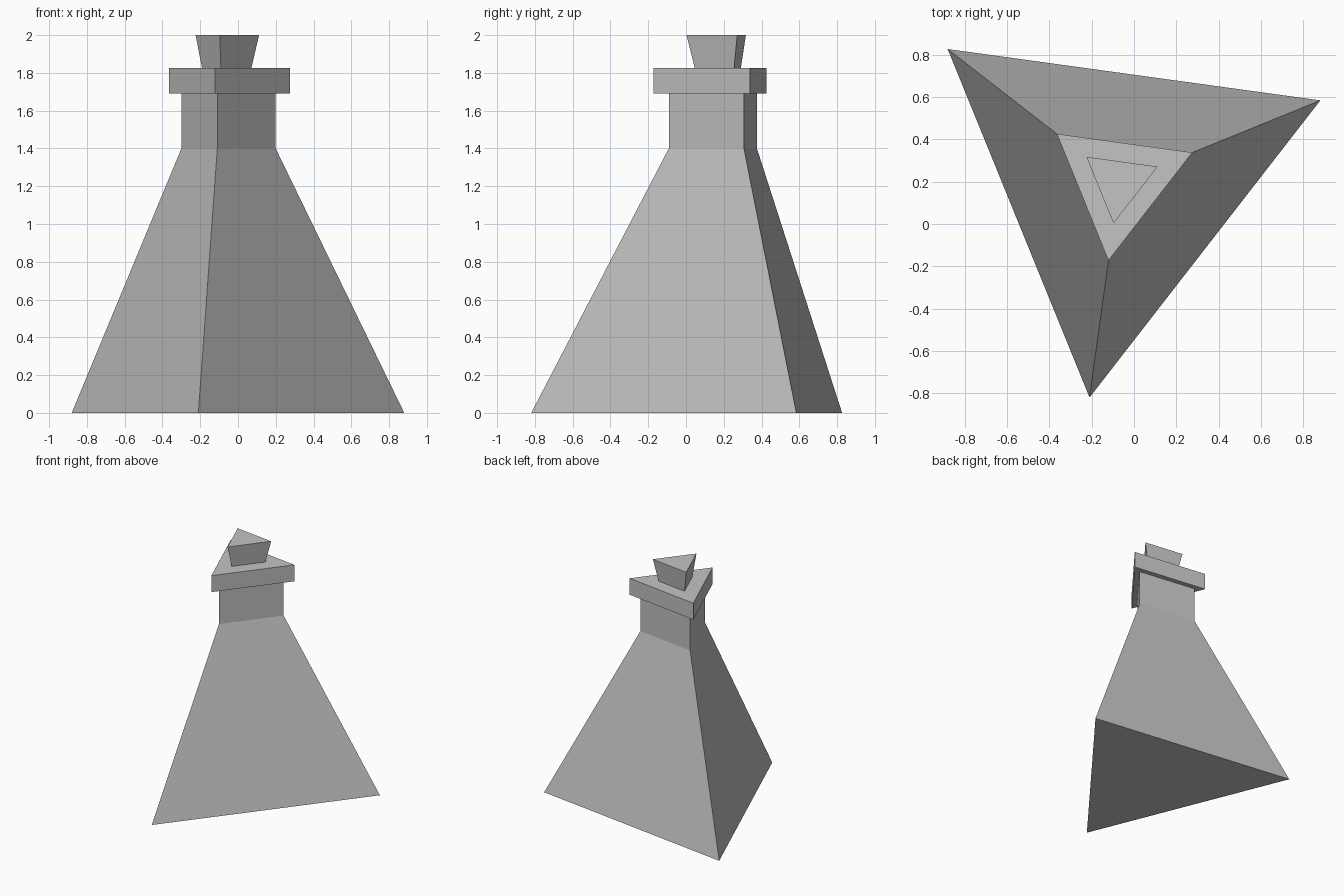
import bpy
import bmesh
from math import cos, sin, radians

cube = bpy.data.objects.get("Cube")
if cube:
    bpy.data.objects.remove(cube, do_unlink=True)

CENTRE = (-0.07, 0.197)   # shared vertical axis of the flask
SIDES = 3
TURN = radians(22.16)

grey = bpy.data.materials.new("plain grey")
grey.use_nodes = True
colour = (0.55, 0.55, 0.55, 1)
grey.diffuse_color = colour
grey.node_tree.nodes["Principled BSDF"].inputs["Base Color"].default_value = colour


def prism(name, profile):
    """Closed three-sided solid lofted through (radius, height) rings."""
    bm = bmesh.new()
    angles = [TURN + radians(360 / SIDES) * i for i in range(SIDES)]
    rings = [[bm.verts.new((r * cos(a), r * sin(a), z)) for a in angles]
             for r, z in profile]
    for low, high in zip(rings, rings[1:]):
        for i in range(SIDES):
            j = (i + 1) % SIDES
            bm.faces.new((low[i], low[j], high[j], high[i]))
    bm.faces.new(rings[0][::-1])
    bm.faces.new(rings[-1])
    mesh = bpy.data.meshes.new(name)
    bm.to_mesh(mesh)
    bm.free()
    mesh.materials.append(grey)
    obj = bpy.data.objects.new(name, mesh)
    obj.location = (*CENTRE, 0)
    bpy.context.collection.objects.link(obj)
    return obj


# Sloping body with straight neck
prism("flask_body", [(1.026, 0), (0.291, 1.4), (0.291, 1.69)])
# Wide lip around the mouth
prism("flask_rim", [(0.373, 1.69), (0.373, 1.825)])
# Stopper that widens upward
prism("stopper", [(0.152, 1.825), (0.196, 2.0)])
